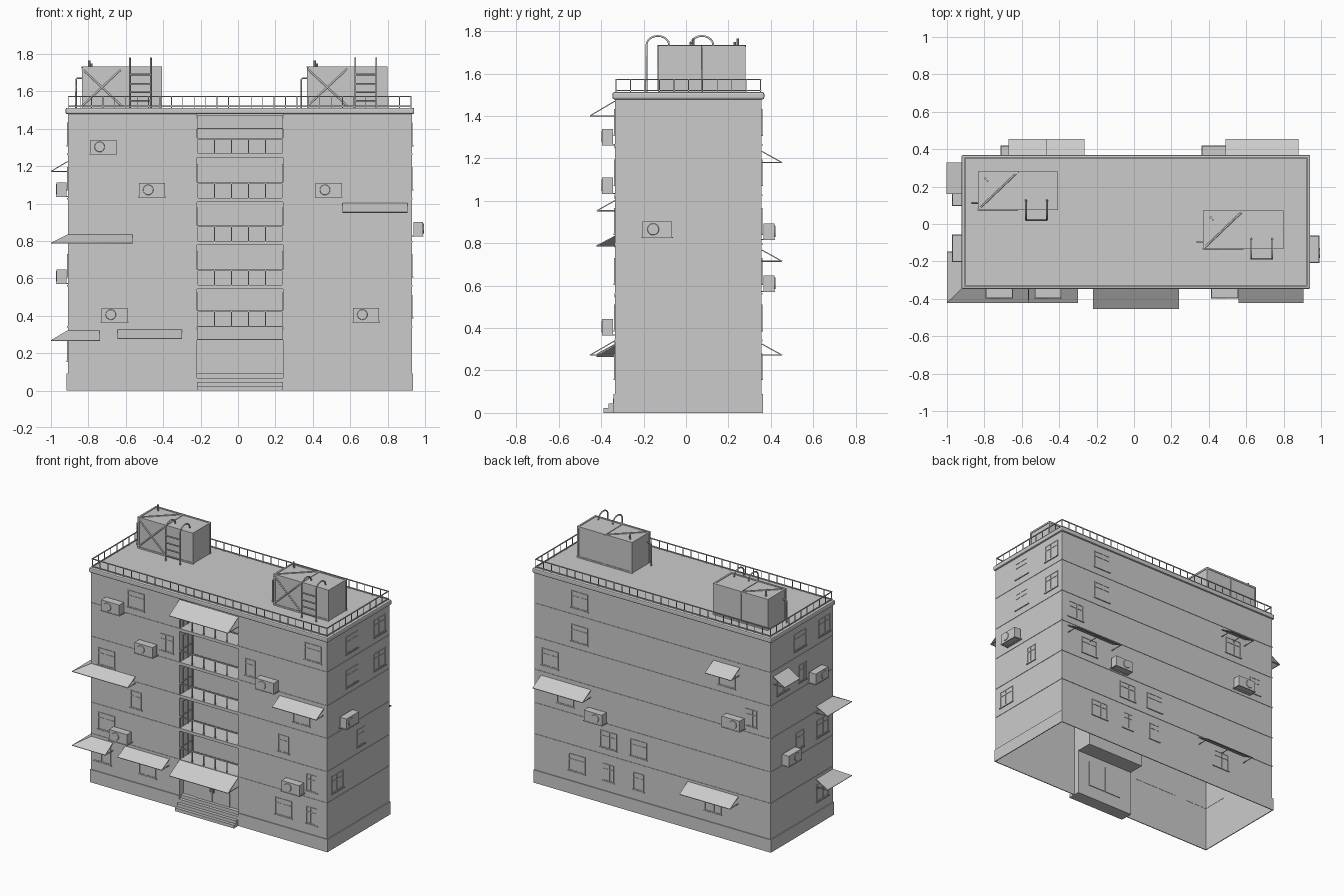
import bpy, bmesh, math
from mathutils import Vector, Matrix

if "Cube" in bpy.data.objects:
    bpy.data.objects.remove(bpy.data.objects["Cube"])

X0, X1, Y0, Y1 = -0.91, 0.93, -0.335, 0.357      # wall planes
RX0, RX1, RY = -0.22, 0.24, -0.18                # central recess
TOP = 1.5
FLOORS = [0.345, 0.565, 0.80, 1.03, 1.267]


def finish(name, bm):
    bmesh.ops.recalc_face_normals(bm, faces=bm.faces)
    me = bpy.data.meshes.new(name)
    bm.to_mesh(me)
    bm.free()
    ob = bpy.data.objects.new(name, me)
    bpy.context.collection.objects.link(ob)
    return ob


def box(bm, a, b):
    lo = Vector([min(p, q) for p, q in zip(a, b)])
    hi = Vector([max(p, q) for p, q in zip(a, b)])
    m = Matrix.Translation((lo + hi) / 2) @ Matrix.Diagonal((*(hi - lo), 1))
    bmesh.ops.create_cube(bm, size=1, matrix=m)


def on_wall(side, u, d, z):
    """u along the wall, d outward from it, z up"""
    return Vector({'F': (u, Y0 - d, z), 'B': (u, Y1 + d, z),
                   'L': (X0 - d, u, z), 'R': (X1 + d, u, z)}[side])


def wbox(bm, side, u0, u1, d0, d1, z0, z1):
    box(bm, on_wall(side, u0, d0, z0), on_wall(side, u1, d1, z1))


def tubes(name, paths, r):
    cu = bpy.data.curves.new(name, 'CURVE')
    cu.dimensions = '3D'
    cu.bevel_depth, cu.bevel_resolution, cu.use_fill_caps = r, 1, True
    for path in paths:
        s = cu.splines.new('POLY')
        s.points.add(len(path) - 1)
        for p, co in zip(s.points, path):
            p.co = (*co, 1)
    ob = bpy.data.objects.new(name, cu)
    bpy.context.collection.objects.link(ob)


# hollow wall shell: shallow entrance below, deep balcony recess above
def ring(bm, depth_y, z0, z1):
    pts = [(X0, Y0), (RX0, Y0), (RX0, depth_y), (RX1, depth_y), (RX1, Y0), (X1, Y0), (X1, Y1), (X0, Y1)]
    lo = [bm.verts.new((*p, z0)) for p in pts]
    hi = [bm.verts.new((*p, z1)) for p in pts]
    for i in range(8):
        j = (i + 1) % 8
        bm.faces.new((lo[i], lo[j], hi[j], hi[i]))
    return hi


bm = bmesh.new()
ring(bm, -0.295, 0, 0.325)
bm.faces.new(ring(bm, RY, 0.325, TOP))
finish("walls", bm)

# plinth and floor bands
bm = bmesh.new()
for s, u0, u1 in (('F', X0, RX0), ('F', RX1, X1), ('B', X0, X1), ('L', Y0, Y1), ('R', Y0, Y1)):
    wbox(bm, s, u0 - (0.006 if u0 in (X0, Y0) else 0), u1 + (0.006 if u1 in (X1, Y1) else 0), 0, 0.006, 0, 0.09)
finish("plinth", bm)
bm = bmesh.new()
for z in FLOORS:
    for s, u0, u1 in (('F', X0, RX0), ('F', RX1, X1), ('B', X0, X1), ('L', Y0, Y1), ('R', Y0, Y1)):
        wbox(bm, s, u0, u1, 0, 0.003, z - 0.008, z)
finish("floor_bands", bm)

# roof cornice with rounded edge
bm = bmesh.new()
box(bm, (X0 - 0.012, Y0 - 0.012, 1.478), (X1 + 0.012, Y1 + 0.012, 1.512))
bmesh.ops.bevel(bm, geom=bm.edges[:], offset=0.008, segments=2, affect='EDGES', profile=0.5)
finish("roof_cornice", bm)

# roof railing
bm = bmesh.new()
a, b, c, d = X0 + 0.005, X1 - 0.005, Y0 + 0.005, Y1 - 0.005
t = 0.003
for z in (1.52, 1.572):
    for y in (c, d):
        box(bm, (a - t, y - t, z - t), (b + t, y + t, z + t))
    for x in (a, b):
        box(bm, (x - t, c, z - t), (x + t, d, z + t))
for i in range(31):
    for y in (c, d):
        x = a + (b - a) * i / 30
        box(bm, (x - 0.002, y - 0.002, 1.51), (x + 0.002, y + 0.002, 1.572))
for i in range(1, 10):
    for x in (a, b):
        y = c + (d - c) * i / 10
        box(bm, (x - 0.002, y - 0.002, 1.51), (x + 0.002, y + 0.002, 1.572))
finish("roof_railing", bm)

# balconies: slab, front railing, frames on the side walls
slabs, rails = bmesh.new(), bmesh.new()
for z in FLOORS:
    box(slabs, (RX0, Y0 - 0.002, z - 0.021), (RX1, RY, z))
    box(rails, (RX0, Y0, z + 0.075), (RX1, Y0 + 0.008, z + 0.083))
    for i in range(6):
        x = RX0 + 0.003 + (RX1 - RX0 - 0.006) * i / 5
        box(rails, (x - 0.003, Y0 + 0.001, z), (x + 0.003, Y0 + 0.007, z + 0.08))
    for x, e in ((RX0, 0.005), (RX1, -0.005)):
        for y in (-0.30, -0.25, -0.20):
            box(rails, (x, y, z), (x + e, y + 0.006, z + 0.18))
        for h in (0.08, 0.174):
            box(rails, (x, -0.30, z + h), (x + e, -0.194, z + h + 0.006))
finish("balcony_slabs", slabs)
finish("balcony_railings", rails)

# entrance steps and double door
bm = bmesh.new()
for i in range(4):
    box(bm, (RX0, -0.388 + 0.022 * i, 0.0225 * i), (RX1, -0.295, 0.0225 * (i + 1)))
finish("entrance_steps", bm)
bm = bmesh.new()
for x0, x1 in ((-0.125, 0.008), (0.012, 0.145)):
    box(bm, (x0, -0.301, 0.09), (x1, -0.29, 0.275))
for x in (-0.006, 0.02):
    box(bm, (x, -0.309, 0.16), (x + 0.006, -0.30, 0.20))
finish("entrance_doors", bm)

# windows: (wall, centre, floor level, width)
G = 0.115
W = [('F', -0.56, 1.267, .13), ('F', 0.82, 1.267, .13), ('F', -0.32, 1.03, .1), ('F', 0.33, 1.03, .08),
     ('F', -0.79, 0.80, .13), ('F', 0.73, 0.80, .13), ('F', -0.56, 0.565, .085), ('F', 0.59, 0.565, .085),
     ('F', -0.79, 0.345, .13), ('F', 0.81, 0.345, .085), ('F', -0.82, G, .13), ('F', -0.47, G, .13),
     ('F', 0.59, G, .13), ('F', 0.81, G, .085),
     ('B', 0.58, 1.267, .13), ('B', 0.58, 1.03, .13), ('B', -0.57, 1.03, .13), ('B', 0.81, 0.80, .13),
     ('B', 0.69, 0.565, .13), ('B', -0.76, 0.80, .085), ('B', 0.355, 0.345, .13), ('B', 0.12, 0.345, .13),
     ('B', 0.60, G, .13), ('B', 0.355, G, .085), ('B', 0.12, G, .085), ('B', -0.46, G, .13),
     ('R', -0.06, 1.267, .13), ('R', 0.25, 1.267, .13), ('R', -0.06, 1.03, .13), ('R', 0.25, 1.03, .13),
     ('R', 0.04, 0.565, .085), ('R', -0.22, 0.345, .13),
     ('L', 0.03, 1.267, .13), ('L', -0.24, 1.267, .13), ('L', 0.22, 1.03, .13), ('L', 0.0, 1.03, .085),
     ('L', -0.22, 0.565, .13), ('L', 0.03, 0.565, .085), ('L', -0.22, G, .13)]
glass, frames = bmesh.new(), bmesh.new()
for s, u, f, w in W:
    z0, z1, h = f + 0.045, f + 0.165, w / 2
    wbox(glass, s, u - h, u + h, 0, 0.001, z0, z1)
    for k in (u - h, u + h - 0.006, u - 0.003 - 0.01):
        wbox(frames, s, k, k + 0.006, 0, 0.004, z0, z1)
    for k in (z0, z1 - 0.006, z1 - 0.04):
        wbox(frames, s, u - h, u + h, 0, 0.004, k, k + 0.006)
    wbox(frames, s, u - h - 0.006, u + h + 0.006, 0, 0.007, z0 - 0.006, z0)
finish("window_panes", glass)
finish("window_frames", frames)

# air conditioners: (wall, start, bottom)
AC = [('F', -0.79, 1.267), ('F', -0.53, 1.037), ('F', 0.415, 1.037), ('F', -0.73, 0.37), ('F', 0.615, 0.37),
      ('L', -0.2, 1.04), ('L', 0.1, 0.575), ('R', -0.205, 0.83), ('B', 0.365, 0.575), ('B', -0.71, 0.82)]
bm, br = bmesh.new(), bmesh.new()
for s, u, z in AC:
    wbox(bm, s, u, u + 0.14, 0.008, 0.06, z, z + 0.072)
    out = on_wall(s, 0, 1, 0) - on_wall(s, 0, 0, 0)
    m = Matrix.Translation(on_wall(s, u + 0.05, 0.061, z + 0.036)) @ out.to_track_quat('Z', 'Y').to_matrix().to_4x4()
    bmesh.ops.create_cone(bm, cap_ends=True, segments=16, radius1=0.029, radius2=0.026, depth=0.006, matrix=m)
    for k in (u - 0.004, u + 0.136):
        wbox(br, s, k, k + 0.008, 0, 0.062, z - 0.006, z)
    wbox(br, s, u - 0.004, u + 0.144, 0, 0.006, z - 0.006, z)
    wbox(br, s, u - 0.004, u + 0.144, 0.056, 0.062, z - 0.006, z)
finish("air_conditioners", bm)
finish("air_conditioner_brackets", br)

# awnings: (wall, start, end, bottom, rise, depth)
AW = [('F', RX0, RX1, 1.40, 0.07, 0.118), ('F', RX0, RX1, 0.272, 0.068, 0.118), ('F', 0.56, 0.905, 0.953, 0.048, 0.085),
      ('F', -0.645, -0.30, 0.277, 0.046, 0.085), ('L', 0.16, 0.33, 1.172, 0.053, 0.09),
      ('B', -0.67, -0.465, 1.18, 0.053, 0.096), ('B', 0.49, 0.88, 0.715, 0.053, 0.096),
      ('B', -0.66, -0.265, 0.272, 0.053, 0.096)]
bm, st = bmesh.new(), []
for s, u0, u1, z, r, dp in AW:
    q = [on_wall(s, u0, 0, z + r), on_wall(s, u1, 0, z + r), on_wall(s, u1, dp, z), on_wall(s, u0, dp, z)]
    bm.faces.new([bm.verts.new(p) for p in q])
    for k in range(3):
        u = u0 + 0.004 + (u1 - u0 - 0.008) * k / 2
        st.append([on_wall(s, u, 0, z), on_wall(s, u, dp - 0.003, z)])
    st.append([on_wall(s, u0, dp - 0.003, z), on_wall(s, u1, dp - 0.003, z)])
# awnings wrapping round the front left corner
for z, r, xe in ((0.788, 0.045, -0.565), (0.267, 0.053, -0.74)):
    xo, yo, ye = -0.998, -0.42, -0.15
    hi, lo = bm.verts.new((X0, Y0, z + r)), bm.verts.new((xo, yo, z))
    bm.faces.new((bm.verts.new((xe, Y0, z + r)), hi, lo, bm.verts.new((xe, yo, z))))
    bm.faces.new((hi, bm.verts.new((X0, ye, z + r)), bm.verts.new((xo, ye, z)), lo))
    st += [[(xe, Y0, z), (xe, yo, z), (xo, yo, z), (xo, ye, z), (X0, ye, z)], [(X0, Y0, z), (xo, yo, z)]]
    st += [[((xe + X0) / 2, Y0, z), ((xe + X0) / 2, yo, z)]]
ob = finish("awnings", bm)
mod = ob.modifiers.new("thickness", 'SOLIDIFY')
mod.thickness, mod.offset = 0.005, 0
tubes("awning_struts", st, 0.003)

# roof water tanks with frame, bracing, ladder, pipe and vent
for n, (tx, ty) in enumerate(((-0.835, 0.075), (0.37, -0.133)), 1):
    L, D, z0, z1 = 0.43, 0.205, 1.51, 1.732
    bm = bmesh.new()
    box(bm, (tx + 0.004, ty + 0.004, z0), (tx + L - 0.004, ty + D - 0.004, z1 - 0.004))
    finish(f"water_tank_{n}", bm)
    bm = bmesh.new()
    e = 0.012
    for x in (tx, tx + L / 2 - e / 2, tx + L - e):
        for y in (ty, ty + D - e):
            box(bm, (x, y, z0), (x + e, y + e, z1))
        box(bm, (x, ty, z1 - e), (x + e, ty + D, z1))
    for y in (ty, ty + D - e):
        for z in (z0, z1 - e):
            box(bm, (tx, y, z), (tx + L, y + e, z + e))
    finish(f"tank_frame_{n}", bm)
    xm, y = tx + L / 2, ty + 0.003
    tubes(f"tank_braces_{n}", [[(tx, y, z0 + .01), (xm, y, z1 - .01)], [(tx, y, z1 - .01), (xm, y, z0 + .01)],
                               [(tx, ty, z1 - .003), (xm, ty + D, z1 - .003)]], 0.005)
    lx, ly, paths = tx + 0.257, ty - 0.053, []
    for x in (lx, lx + 0.112):
        arc = [(x, ly + 0.053 - 0.053 * math.cos(i * math.pi / 10), 1.735 + 0.042 * math.sin(i * math.pi / 10))
               for i in range(11)]
        paths.append([(x, ly, 1.51)] + arc)
    paths += [[(lx, ly, z), (lx + 0.112, ly, z)] for z in (1.55, 1.595, 1.64, 1.69)]
    tubes(f"tank_ladder_{n}", paths, 0.005)
    py = ty + 0.038
    tubes(f"tank_pipe_{n}", [[(tx, py, 1.67), (tx - 0.025, py, 1.67), (tx - 0.031, py, 1.664), (tx - 0.031, py, 1.51)]], 0.005)
    bm = bmesh.new()
    for x, yy, h, r in ((tx + 0.04, ty + 0.168, 0.035, 0.006), (tx + 0.052, ty + 0.155, 0.018, 0.005)):
        bmesh.ops.create_cone(bm, cap_ends=True, segments=8, radius1=r, radius2=r, depth=h,
                              matrix=Matrix.Translation((x, yy, z1 + h / 2 - 0.002)))
    finish(f"tank_vent_{n}", bm)
